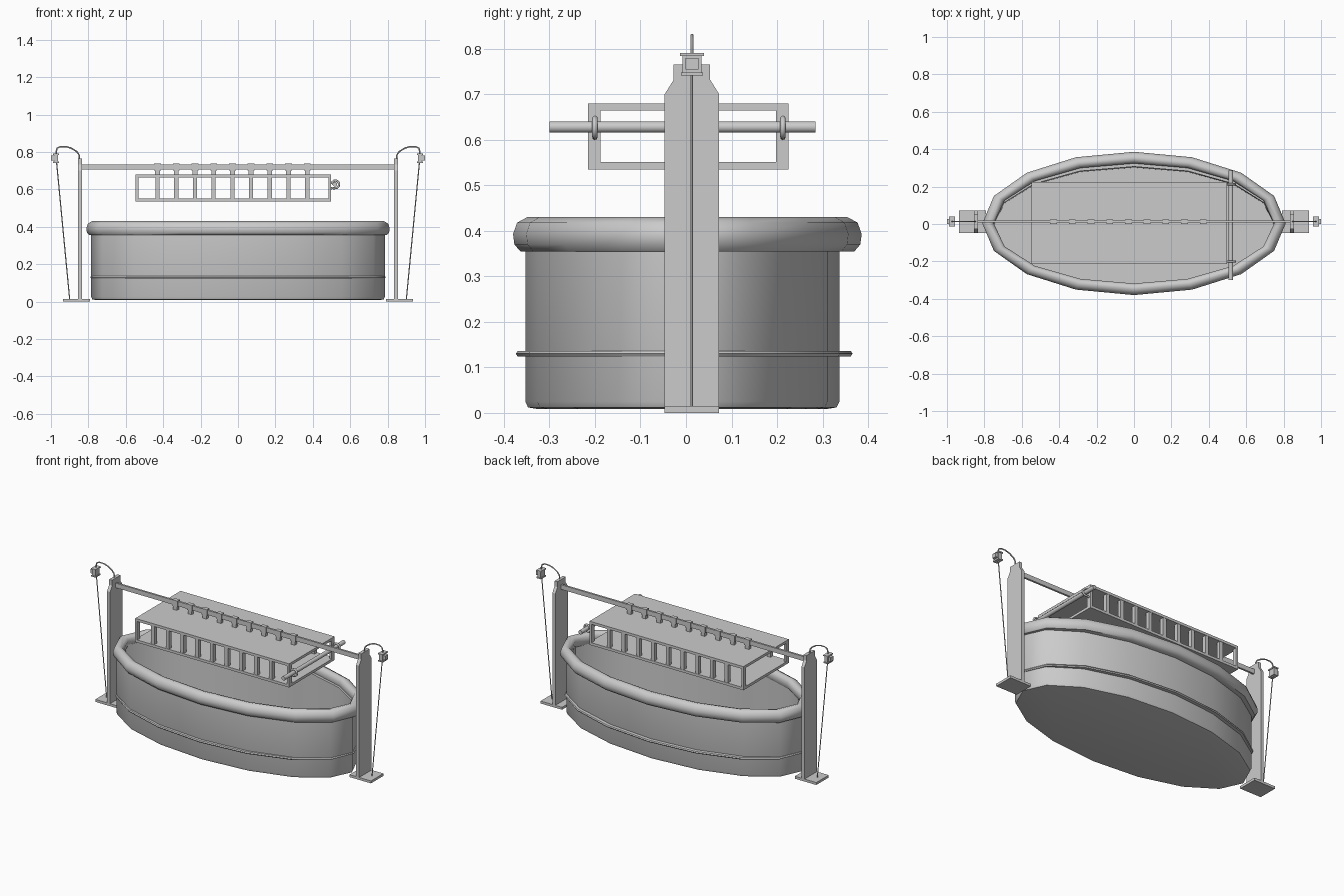
import bpy, bmesh, math
from mathutils import Vector

if "Cube" in bpy.data.objects:
    bpy.data.objects.remove(bpy.data.objects["Cube"])

CY = 0.013  # centre line of the hanging frame


def finish(name, bm, angle=None):
    bmesh.ops.recalc_face_normals(bm, faces=bm.faces)
    me = bpy.data.meshes.new(name)
    bm.to_mesh(me)
    bm.free()
    ob = bpy.data.objects.new(name, me)
    bpy.context.collection.objects.link(ob)
    if angle:
        bpy.ops.object.select_all(action='DESELECT')
        ob.select_set(True)
        bpy.context.view_layer.objects.active = ob
        bpy.ops.object.shade_smooth_by_angle(angle=math.radians(angle))
    return ob


def add_box(bm, x0, x1, y0, y1, z0, z1):
    vs = bmesh.ops.create_cube(bm, size=1)['verts']
    for v in vs:
        v.co = Vector(((x0 + x1) / 2 + v.co.x * (x1 - x0),
                       (y0 + y1) / 2 + v.co.y * (y1 - y0),
                       (z0 + z1) / 2 + v.co.z * (z1 - z0)))


def box(name, *dims):
    bm = bmesh.new()
    add_box(bm, *dims)
    return finish(name, bm)


def oval(name, a, b, cy, profile, closed=False, n=16, angle=50):
    """Sweep a profile of (outward offset, z) around an n-sided oval."""
    bm = bmesh.new()
    rings = []
    for o, z in profile:
        rings.append([bm.verts.new(((a + o) * math.cos(2 * math.pi * i / n),
                                    cy + (b + o) * math.sin(2 * math.pi * i / n), z))
                      for i in range(n)])
    pairs = list(zip(rings, rings[1:]))
    if closed:
        pairs.append((rings[-1], rings[0]))
    else:
        bm.faces.new(rings[0])
        bm.faces.new(rings[-1])
    for r, s in pairs:
        for i in range(n):
            j = (i + 1) % n
            bm.faces.new((r[i], r[j], s[j], s[i]))
    return finish(name, bm, angle)


def tube(name, pts, radius, sides=8):
    """Sweep a round section along points."""
    pts = [Vector(p) for p in pts]
    bm = bmesh.new()
    rings = []
    for i, p in enumerate(pts):
        t = (pts[min(i + 1, len(pts) - 1)] - pts[max(i - 1, 0)]).normalized()
        u = t.cross(Vector((0, 1, 0)))
        if u.length < 0.01:
            u = Vector((1, 0, 0))
        u.normalize()
        w = t.cross(u)
        rings.append([bm.verts.new(p + radius * (u * math.cos(k * 2 * math.pi / sides)
                                                 + w * math.sin(k * 2 * math.pi / sides)))
                      for k in range(sides)])
    for r, s in zip(rings, rings[1:]):
        for k in range(sides):
            j = (k + 1) % sides
            bm.faces.new((r[k], r[j], s[j], s[k]))
    bm.faces.new(rings[0])
    bm.faces.new(rings[-1])
    return finish(name, bm, 50)


# Oval tub: outer wall, inner wall and floor
oval("tub_body", 0.785, 0.345, -0.008,
     [(-0.03, 0.008), (-0.006, 0.012), (0.0, 0.025), (0.0, 0.38),
      (-0.03, 0.38), (-0.035, 0.04)])

# Thick rounded rim
oval("tub_rim", 0.78, 0.352, 0.003,
     [(-0.03, 0.375), (-0.015, 0.355), (0.015, 0.355), (0.028, 0.37), (0.031, 0.393),
      (0.022, 0.418), (0.0, 0.43), (-0.02, 0.425), (-0.031, 0.405)], closed=True)

# Thin hoop round the lower wall
oval("tub_hoop", 0.78, 0.36, -0.004,
     [(-0.016, 0.124), (0.006, 0.124), (0.01, 0.13), (0.006, 0.136), (-0.016, 0.136)],
     closed=True)

# End supports, one on each side
half_profile = [(0.06, 0.0), (0.06, 0.70), (0.04, 0.732), (0.04, 0.765)]
for s, side in ((-1, "left"), (1, "right")):
    # Tall board with a shouldered top
    bm = bmesh.new()
    outline = half_profile + [(-y, z) for y, z in reversed(half_profile)]
    f = bm.faces.new([bm.verts.new((s * 0.835, CY + y, z)) for y, z in outline])
    ext = bmesh.ops.extrude_face_region(bm, geom=[f])['geom']
    for v in ext:
        if isinstance(v, bmesh.types.BMVert):
            v.co.x += s * 0.02
    finish(side + "_post", bm)

    # Foot plate
    xs = sorted((s * 0.79, s * 0.935))
    box(side + "_foot", *xs, CY - 0.06, CY + 0.06, 0.0, 0.015)

    # Curved arm over the top of the post
    arm = [(0.848, 0.755), (0.85, 0.785), (0.862, 0.802), (0.89, 0.82), (0.92, 0.829),
           (0.95, 0.829), (0.967, 0.82), (0.973, 0.80), (0.973, 0.78)]
    tube(side + "_arm", [(s * x, CY, z) for x, z in arm], 0.004, 6)

    # Small lamp block: body, flared caps and outer knob
    bm = bmesh.new()
    for x0, x1, w, z0, z1 in ((0.962, 0.985, 0.021, 0.748, 0.784),
                              (0.958, 0.989, 0.026, 0.784, 0.791),
                              (0.958, 0.989, 0.024, 0.741, 0.748),
                              (0.985, 1.0, 0.014, 0.754, 0.78)):
        xs = sorted((s * x0, s * x1))
        add_box(bm, *xs, CY - w, CY + w, z0, z1)
    finish(side + "_lamp", bm)

    # Cord running down to the foot plate
    tube(side + "_cord", [(s * 0.97, CY, 0.745), (s * 0.90, CY, 0.012)], 0.003, 6)

# Cross bar between the posts
box("cross_bar", -0.84, 0.84, CY - 0.006, CY + 0.006, 0.706, 0.734)

# Hanging rack: two plates joined by end posts and slats
X0, X1, Y0, Y1 = -0.547, 0.497, -0.215, 0.225
box("rack_top", X0, X1, Y0, Y1, 0.664, 0.68)
box("rack_bottom", X0, X1, Y0, Y1, 0.535, 0.551)
slats = bmesh.new()
straps = bmesh.new()
for y in (Y0, Y1 - 0.027):
    add_box(slats, X0, X0 + 0.014, y, y + 0.027, 0.55, 0.665)
    add_box(slats, X1 - 0.014, X1, y, y + 0.027, 0.55, 0.665)
for i in range(9):
    x = -0.43 + 0.1 * i
    for y in (Y0 + 0.002, Y1 - 0.027):
        add_box(slats, x - 0.011, x + 0.011, y, y + 0.025, 0.55, 0.665)
    # Strap looped over the bar
    add_box(straps, x - 0.018, x + 0.018, CY - 0.012, CY + 0.012, 0.702, 0.739)
    add_box(straps, x - 0.013, x + 0.013, CY - 0.01, CY + 0.01, 0.679, 0.703)
finish("rack_slats", slats)
finish("rack_straps", straps)

# Round rail at the rack end, held by two curled hooks
tube("towel_rail", [(0.518, -0.30, 0.628), (0.518, 0.285, 0.628)], 0.0125, 12)
for i, y in enumerate((-0.2, 0.213)):
    curl = [(0.49, y, 0.605), (0.505, y, 0.607)]
    for k in range(9):
        t = math.radians(-100 + 35 * k)
        r = 0.022 - 0.0004 * k
        curl.append((0.52 + r * math.cos(t), y, 0.628 + r * math.sin(t)))
    tube("rail_hook_%d" % (i + 1), curl, 0.006)
